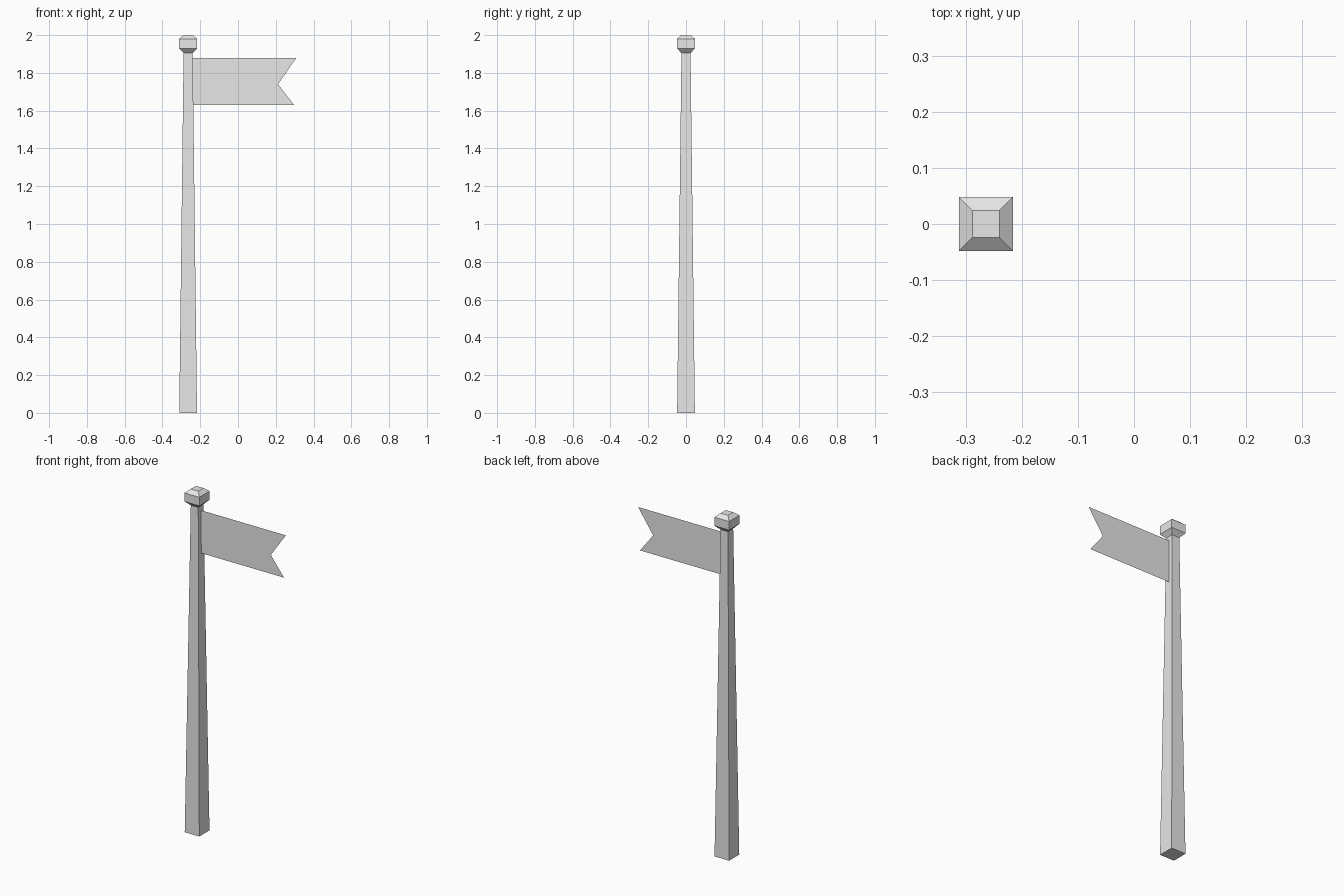
import bpy
import bmesh

if "Cube" in bpy.data.objects:
    bpy.data.objects.remove(bpy.data.objects["Cube"], do_unlink=True)

POLE_X = -0.264

grey = bpy.data.materials.new("light_grey")
grey.use_nodes = True
colour = (0.8, 0.8, 0.8, 1)
grey.diffuse_color = colour
grey.node_tree.nodes["Principled BSDF"].inputs["Base Color"].default_value = colour


def add_object(name, bm):
    mesh = bpy.data.meshes.new(name)
    bm.to_mesh(mesh)
    bm.free()
    mesh.materials.append(grey)
    obj = bpy.data.objects.new(name, mesh)
    bpy.context.collection.objects.link(obj)
    return obj


def square_loft(name, profile):
    """Stack square rings given as (half width, height) and close both ends."""
    bm = bmesh.new()
    corners = ((-1, -1), (1, -1), (1, 1), (-1, 1))
    rings = [[bm.verts.new((POLE_X + sx * r, sy * r, z)) for sx, sy in corners]
             for r, z in profile]
    for low, high in zip(rings, rings[1:]):
        for i in range(4):
            j = (i + 1) % 4
            bm.faces.new((low[i], low[j], high[j], high[i]))
    bm.faces.new(rings[0][::-1])
    bm.faces.new(rings[-1])
    return add_object(name, bm)


# Tapered square pole
square_loft("pole", [(0.047, 0), (0.024, 1.905)])

# Bevelled cap on top of the pole
square_loft("pole_cap", [(0.024, 1.905), (0.048, 1.93), (0.048, 1.98), (0.024, 2)])

# Thin swallow-tailed flag, attached to the middle of the pole's side
bm = bmesh.new()
outline = [(-0.245, 1.63), (0.297, 1.63), (0.212, 1.74), (0.309, 1.88), (-0.245, 1.88)]
bm.faces.new([bm.verts.new((x, 0, z)) for x, z in outline])
add_object("flag", bm)
